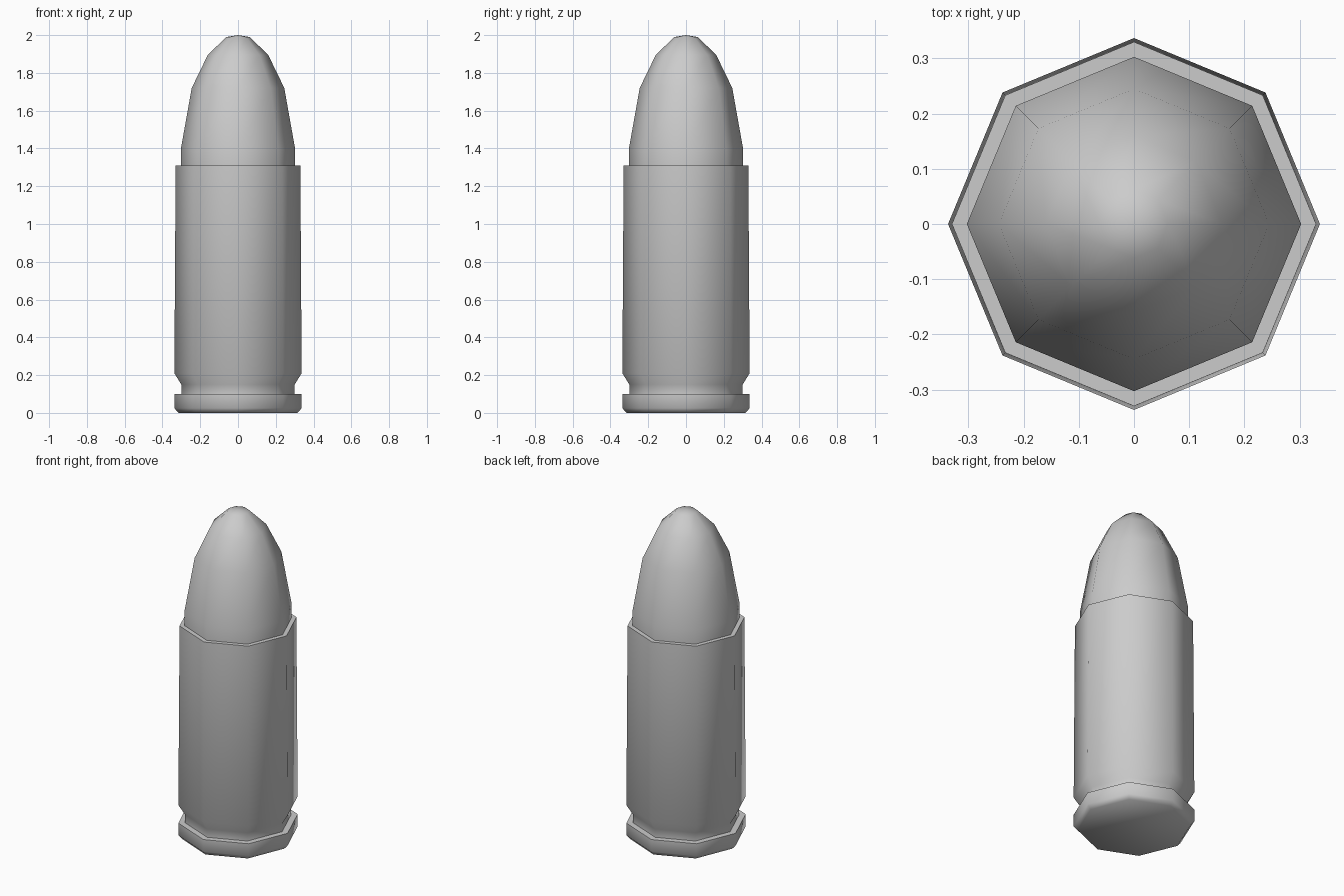
import bpy, bmesh, math

if "Cube" in bpy.data.objects:
    bpy.data.objects.remove(bpy.data.objects["Cube"])

SIDES = 8


def lathe(name, profile, cap_bottom=False, cap_top=False):
    """Turn a (radius, z) profile around z into an eight-sided shell."""
    bm = bmesh.new()
    rings = []
    for r, z in profile:
        rings.append([bm.verts.new((r * math.cos(2 * math.pi * i / SIDES),
                                    r * math.sin(2 * math.pi * i / SIDES), z))
                      for i in range(SIDES)])
    for lo, hi in zip(rings, rings[1:]):
        for i in range(SIDES):
            j = (i + 1) % SIDES
            bm.faces.new((lo[i], lo[j], hi[j], hi[i]))
    if cap_bottom:
        bm.faces.new(rings[0][::-1])
    if cap_top:
        tip = bm.verts.new((0, 0, 2.0))
        for i in range(SIDES):
            bm.faces.new((rings[-1][i], rings[-1][(i + 1) % SIDES], tip))
    mesh = bpy.data.meshes.new(name)
    bm.to_mesh(mesh)
    bm.free()
    obj = bpy.data.objects.new(name, mesh)
    bpy.context.collection.objects.link(obj)
    bpy.ops.object.select_all(action='DESELECT')
    obj.select_set(True)
    bpy.context.view_layer.objects.active = obj
    bpy.ops.object.shade_smooth_by_angle(angle=math.radians(55))
    return obj


# Casing: base rim, extractor groove, tapered wall and flat mouth lip
lathe("casing", [(0.315, 0), (0.337, 0.025), (0.337, 0.10), (0.30, 0.10),
                 (0.30, 0.15), (0.337, 0.21), (0.33, 1.31), (0.303, 1.31)],
      cap_bottom=True)

# Rounded tip seated in the mouth
lathe("bullet_tip", [(0.303, 1.31), (0.303, 1.395), (0.245, 1.72),
                     (0.16, 1.895), (0.062, 1.99)], cap_top=True)
